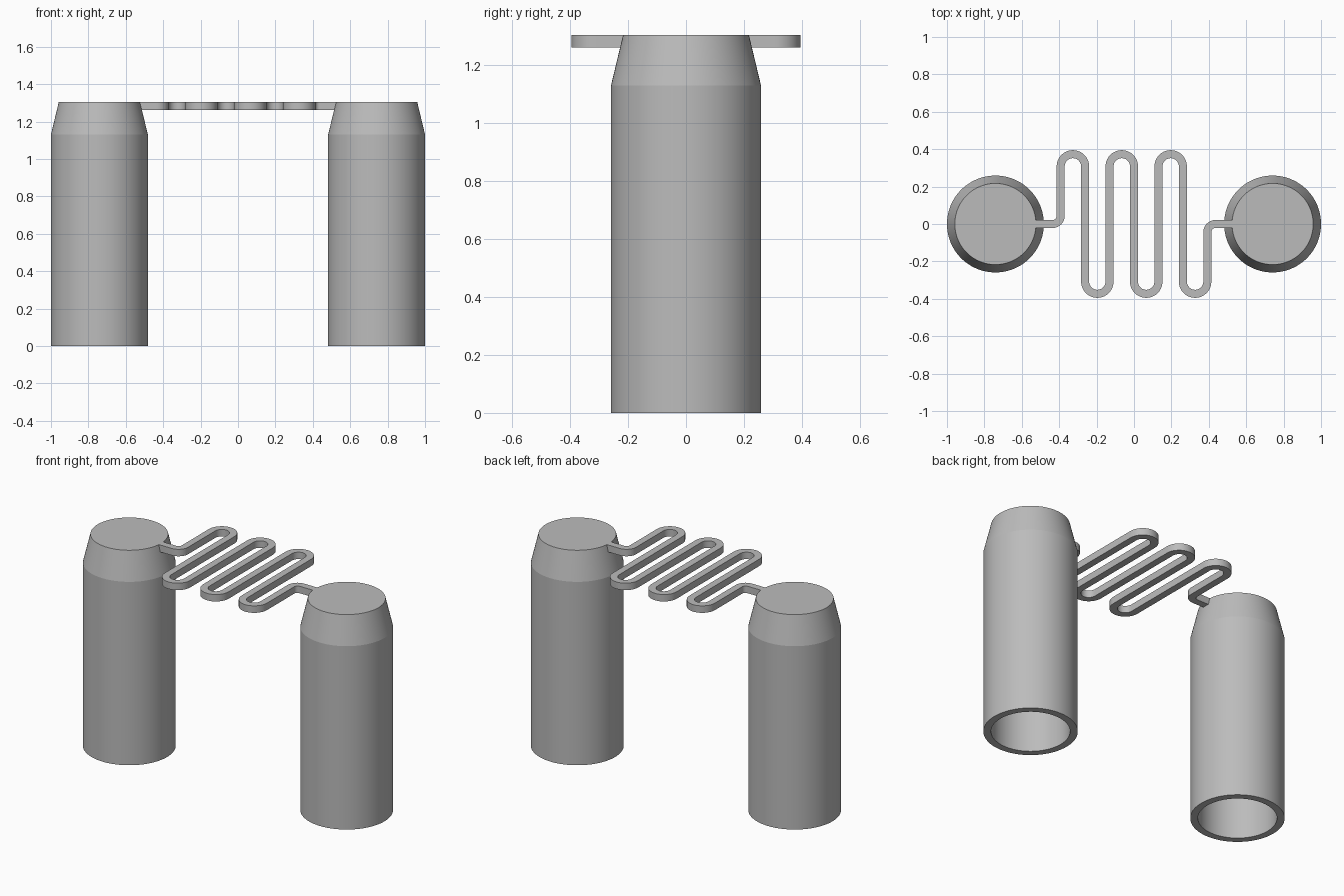
import bpy, bmesh, math
from mathutils import Vector

if "Cube" in bpy.data.objects:
    bpy.data.objects.remove(bpy.data.objects["Cube"], do_unlink=True)

grey = bpy.data.materials.new("plain grey")
grey.use_nodes = True
colour = (0.5, 0.5, 0.5, 1)
grey.diffuse_color = colour
grey.node_tree.nodes["Principled BSDF"].inputs["Base Color"].default_value = colour

TOP = 1.305


def finish(bm, name, location=(0, 0, 0)):
    bmesh.ops.remove_doubles(bm, verts=bm.verts, dist=1e-5)
    bmesh.ops.recalc_face_normals(bm, faces=bm.faces)
    mesh = bpy.data.meshes.new(name)
    bm.to_mesh(mesh)
    bm.free()
    mesh.materials.append(grey)
    obj = bpy.data.objects.new(name, mesh)
    obj.location = location
    bpy.context.collection.objects.link(obj)
    bpy.ops.object.select_all(action="DESELECT")
    obj.select_set(True)
    bpy.context.view_layer.objects.active = obj
    bpy.ops.object.shade_smooth_by_angle(angle=math.radians(12))
    return obj


def hollow_post(name, x):
    # Lathed shell: closed tapered top, open underneath
    profile = [(0, TOP), (0.217, TOP), (0.259, 1.13), (0.259, 0),
               (0.217, 0), (0.217, 1.12), (0.18, 1.262), (0, 1.262)]
    bm = bmesh.new()
    points = [bm.verts.new((r, 0, z)) for r, z in profile]
    edges = [bm.edges.new(pair) for pair in zip(points, points[1:])]
    bmesh.ops.spin(bm, geom=points + edges, cent=(0, 0, 0), axis=(0, 0, 1),
                   angle=math.tau, steps=96)
    finish(bm, name, (x, 0, 0))


def arc(cx, cy, r, start, end, steps=20):
    # Path samples: position and direction pointing out from the arc centre
    turn = 1 if end > start else -1
    out = []
    for i in range(steps + 1):
        a = math.radians(start + (end - start) * i / steps)
        radial = Vector((math.cos(a), math.sin(a), 0))
        out.append((Vector((cx, cy, 0)) + radial * r, radial * -turn))
    return out


def serpentine_spring():
    pitch, corner, reach, half = 0.1307, 0.044, 0.308, 0.0215
    bend = pitch / 2
    end_x = 3 * pitch
    # Lead-in, six alternating U bends, lead-out
    path = [(Vector((-0.53, 0, 0)), Vector((0, 1, 0)))]
    path += arc(-end_x - corner, corner, corner, -90, 0, 10)
    for i in range(6):
        cx = -end_x + pitch * (i + 0.5)
        if i % 2 == 0:
            path += arc(cx, reach, bend, 180, 0)
        else:
            path += arc(cx, -reach, bend, 180, 360)
    path += arc(end_x + corner, -corner, corner, 180, 90, 10)
    path.append((Vector((0.53, 0, 0)), Vector((0, 1, 0))))

    # Sweep a square section along the path
    bm = bmesh.new()
    rings = []
    for p, n in path:
        rings.append([bm.verts.new(p + n * side * half + Vector((0, 0, z)))
                      for side, z in ((-1, TOP - 2 * half), (1, TOP - 2 * half),
                                      (1, TOP), (-1, TOP))])
    for a, b in zip(rings, rings[1:]):
        for k in range(4):
            j = (k + 1) % 4
            bm.faces.new((a[k], a[j], b[j], b[k]))
    bm.faces.new(rings[0])
    bm.faces.new(rings[-1])
    finish(bm, "serpentine_spring")


hollow_post("left_post", 0.741)
hollow_post("right_post", -0.741)
serpentine_spring()
